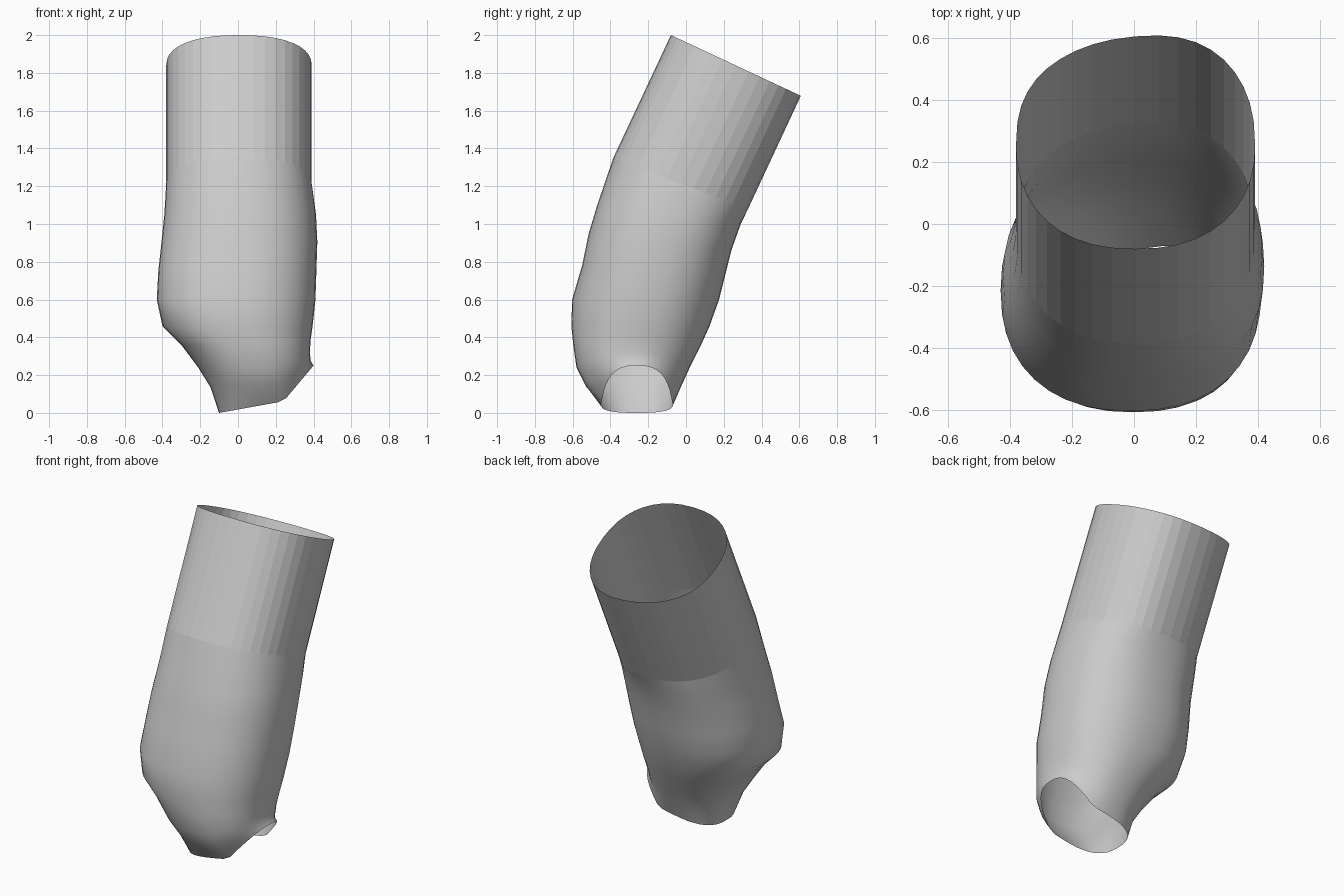
import bpy, bmesh
from math import cos, sin, pi, radians

cube = bpy.data.objects.get("Cube")
if cube:
    bpy.data.objects.remove(cube)

SEGMENTS = 40

grey = bpy.data.materials.new("plain grey")
grey.use_nodes = True
grey.diffuse_color = (0.6, 0.6, 0.6, 1)
grey.node_tree.nodes["Principled BSDF"].inputs["Base Color"].default_value = (0.6, 0.6, 0.6, 1)


def power(v, p):
    return abs(v) ** p * (1 if v >= 0 else -1)


def section(front, back, left, right, lift=0, skew=0, squareness=2.3):
    """Tilted rounded section through a front and a back (y, z) point."""
    points = []
    for i in range(SEGMENTS):
        t = 2 * pi * i / SEGMENTS
        c, s = power(cos(t), 2 / squareness), power(sin(t), 2 / squareness)
        x = (left + right) / 2 + c * (right - left) / 2
        f = 0.5 + 0.5 * s * (1 + skew * c * max(0, s))
        y = front[0] + f * (back[0] - front[0])
        z = front[1] + f * (back[1] - front[1]) + lift * max(0, c) ** 2
        points.append((x, y, z))
    return points


def bent_rim():
    """Lower opening, flat underneath and folded up on one side."""
    flat = section((-0.45, 0), (-0.07, 0), -0.10, 0.40, squareness=2.7)
    return [(x, y, 0.18 * (x + 0.1) if x < 0.24 else 0.06 + 1.19 * (x - 0.24))
            for x, y, z in flat]


def loft(name, rings, smooth):
    bm = bmesh.new()
    loops = [[bm.verts.new(p) for p in ring] for ring in rings]
    for upper, lower in zip(loops, loops[1:]):
        for i in range(SEGMENTS):
            j = (i + 1) % SEGMENTS
            bm.faces.new((upper[i], lower[i], lower[j], upper[j]))
    mesh = bpy.data.meshes.new(name)
    bm.to_mesh(mesh)
    bm.free()
    mesh.materials.append(grey)
    obj = bpy.data.objects.new(name, mesh)
    bpy.context.collection.objects.link(obj)
    if smooth:
        bpy.ops.object.select_all(action='DESELECT')
        obj.select_set(True)
        bpy.context.view_layer.objects.active = obj
        bpy.ops.object.shade_smooth_by_angle(angle=radians(60))


# Straight tilted sleeve, open at the top
seam = section((-0.385, 1.35), (0.325, 1.08), -0.38, 0.39, skew=0.1)
loft("upper_sleeve", [section((-0.08, 2.0), (0.605, 1.68), -0.38, 0.39, skew=0.1), seam], False)

# Swelling shell that narrows to the folded opening
loft("lower_shell", [
    seam,
    section((-0.47, 1.10), (0.29, 1.00), -0.39, 0.413),
    section((-0.515, 0.95), (0.24, 0.86), -0.405, 0.42),
    section((-0.55, 0.78), (0.205, 0.72), -0.422, 0.415),
    section((-0.603, 0.60), (0.175, 0.60), -0.43, 0.41),
    section((-0.607, 0.46), (0.125, 0.46), -0.40, 0.395),
    section((-0.597, 0.36), (0.08, 0.36), -0.30, 0.385, lift=0.03),
    section((-0.58, 0.24), (0.02, 0.24), -0.21, 0.38, lift=0.08),
    section((-0.53, 0.14), (-0.03, 0.13), -0.145, 0.385, lift=0.14),
    bent_rim(),
], True)
